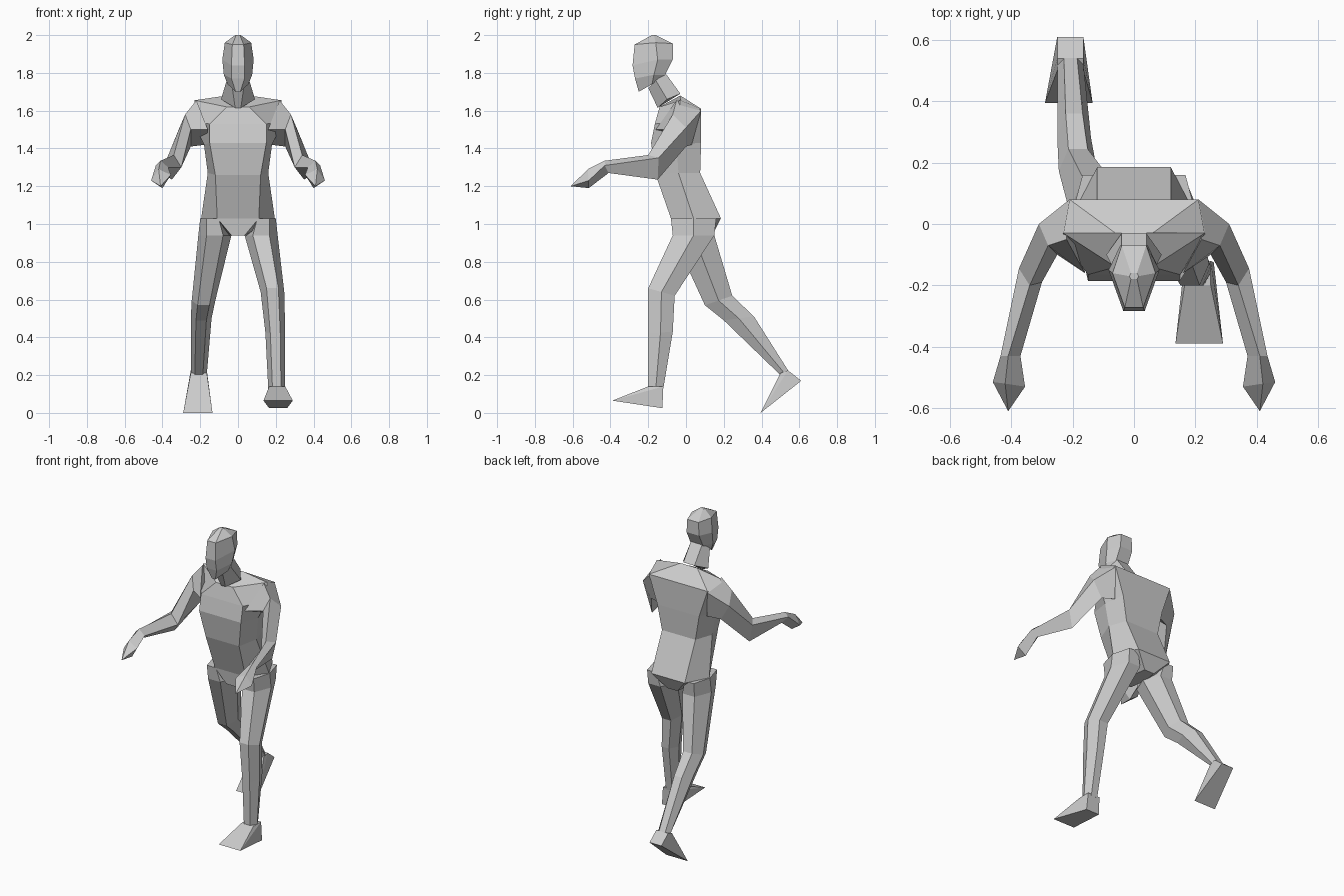
import bpy
import bmesh

cube = bpy.data.objects.get("Cube")
if cube:
    bpy.data.objects.remove(cube, do_unlink=True)

grey = bpy.data.materials.new("plain grey")
grey.use_nodes = True
grey.diffuse_color = (0.6, 0.6, 0.6, 1)
grey.node_tree.nodes["Principled BSDF"].inputs["Base Color"].default_value = (0.6, 0.6, 0.6, 1)


def finish(name, bm):
    bmesh.ops.recalc_face_normals(bm, faces=bm.faces)
    mesh = bpy.data.meshes.new(name)
    bm.to_mesh(mesh)
    bm.free()
    mesh.materials.append(grey)
    obj = bpy.data.objects.new(name, mesh)
    bpy.context.scene.collection.objects.link(obj)
    return obj


def loft(name, rings, tip=None):
    """Skin a chain of rings, closing the end with a cap or a point."""
    bm = bmesh.new()
    loops = [[bm.verts.new(p) for p in ring] for ring in rings]
    count = len(loops[0])
    for low, high in zip(loops, loops[1:]):
        for i in range(count):
            j = (i + 1) % count
            bm.faces.new((low[i], low[j], high[j], high[i]))
    bm.faces.new(loops[0])
    if tip:
        end = bm.verts.new(tip)
        for i in range(count):
            bm.faces.new((loops[-1][i], loops[-1][(i + 1) % count], end))
    else:
        bm.faces.new(loops[-1])
    return finish(name, bm)


def body_ring(front, side, back):
    """Symmetric six-sided ring; each corner is (half width, y, z)."""
    half = [front, side, back]
    return half + [(-x, y, z) for x, y, z in reversed(half)]


def leg_ring(front, back, inner, outer):
    """Six-sided ring from front and back (y, z) and an x range."""
    mid = [(f + b) / 2 for f, b in zip(front, back)]
    a, b = (inner + (outer - inner) * t for t in (0.25, 0.75))
    return [(a, *front), (b, *front), (outer, *mid),
            (b, *back), (a, *back), (inner, *mid)]


def foot(name, profile):
    """Wedge from (y, z, x start, x end) corners."""
    bm = bmesh.new()
    for y, z, x0, x1 in profile:
        bm.verts.new((x0, y, z))
        bm.verts.new((x1, y, z))
    bmesh.ops.convex_hull(bm, input=bm.verts)
    bmesh.ops.dissolve_limit(bm, angle_limit=0.02, verts=bm.verts, edges=bm.edges)
    return finish(name, bm)


# Torso, from crotch to collar
loft("torso", [body_ring(*r) for r in (
    ((.035, -.07, .94), (.05, .04, .94), (.035, .14, .94)),
    ((.11, -.08, 1.03), (.195, .04, 1.03), (.12, .185, 1.03)),
    ((.12, -.16, 1.26), (.16, -.04, 1.27), (.12, .075, 1.27)),
    ((.15, -.185, 1.43), (.18, -.05, 1.42), (.15, .08, 1.43)),
    ((.15, -.165, 1.53), (.24, -.04, 1.54), (.21, .08, 1.61)),
    ((.06, -.14, 1.62), (.23, -.03, 1.655), (.06, -.03, 1.68)),
)])

# Neck and head
loft("neck", [body_ring(*r) for r in (
    ((.015, -.15, 1.615), (.09, -.1, 1.66), (.04, -.03, 1.69)),
    ((.03, -.2, 1.72), (.06, -.16, 1.76), (.04, -.11, 1.8)),
)])
loft("head", [body_ring(*r) for r in (
    ((.012, -.25, 1.7), (.055, -.18, 1.74), (.04, -.12, 1.78)),
    ((.035, -.27, 1.77), (.075, -.17, 1.79), (.045, -.11, 1.79)),
    ((.035, -.283, 1.84), (.083, -.15, 1.87), (.045, -.07, 1.87)),
    ((.03, -.272, 1.95), (.07, -.16, 1.96), (.04, -.07, 1.955)),
    ((.01, -.18, 2), (.015, -.17, 2), (.01, -.16, 2)),
)])

# Arms: shoulder, upper arm, elbow, wrist, knuckles, fingertip
arm = (
    ((.22, -.05, 1.655), (.21, .08, 1.6), (.17, .03, 1.42), (.16, -.16, 1.5)),
    ((.28, -.07, 1.58), (.31, 0, 1.51), (.25, 0, 1.41), (.25, -.1, 1.5)),
    ((.34, -.2, 1.365), (.375, -.145, 1.35), (.35, -.15, 1.235), (.3, -.19, 1.3)),
    ((.41, -.43, 1.335), (.435, -.43, 1.31), (.4, -.41, 1.27), (.37, -.43, 1.3)),
    ((.42, -.52, 1.29), (.46, -.515, 1.23), (.4, -.515, 1.19), (.355, -.53, 1.26)),
)
for name, s in (("left_arm", 1), ("right_arm", -1)):
    loft(name, [[(s * x, y, z) for x, y, z in ring] for ring in arm],
         (s * .41, -.61, 1.2))

# Forward leg and foot
loft("left_leg", [leg_ring(*r) for r in (
    ((-.08, 1.03), (.16, 1.03), .07, .2),
    ((-.07, .94), (.15, .94), .035, .21),
    ((-.2, .66), (-.06, .62), .12, .245),
    ((-.2, .42), (-.07, .43), .145, .25),
    ((-.2, .13), (-.12, .13), .16, .25),
)])
foot("left_foot", ((-.2, .14, .165, .25), (-.12, .14, .165, .25),
                   (-.125, .025, .165, .26), (-.39, .065, .135, .29)))

# Trailing leg and foot
loft("right_leg", [leg_ring(*r) for r in (
    ((-.08, 1.03), (.16, 1.03), -.07, -.2),
    ((-.07, .94), (.15, .94), -.035, -.21),
    ((.1, .57), (.245, .62), -.12, -.245),
    ((.2, .49), (.36, .51), -.14, -.25),
    ((.5, .2), (.55, .21), -.165, -.25),
)])
foot("right_foot", ((.5, .21, -.165, -.25), (.54, .225, -.165, -.25),
                    (.61, .17, -.165, -.25), (.395, 0, -.135, -.29)))
